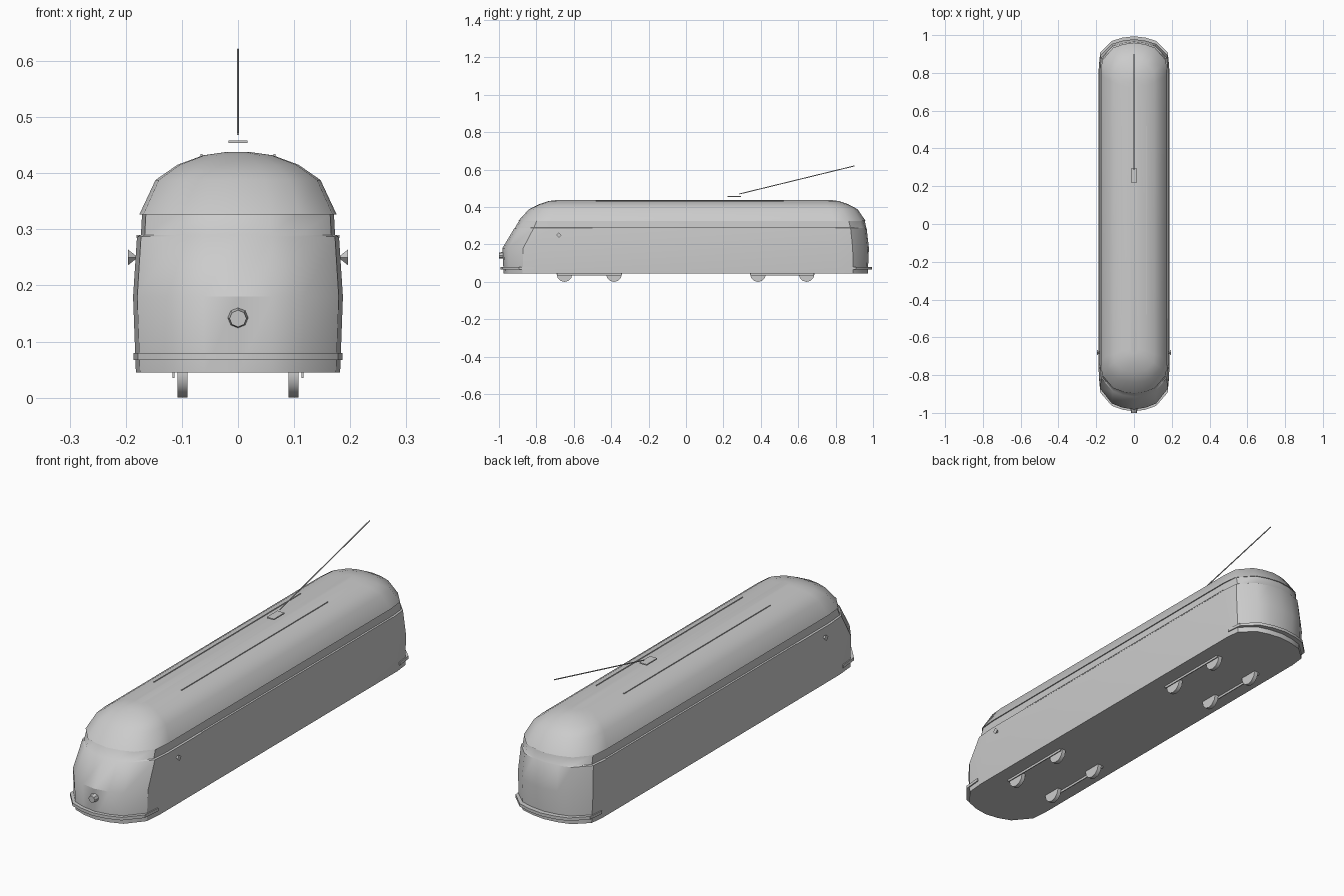
import bpy, bmesh, math
from mathutils import Vector

cube = bpy.data.objects.get("Cube")
if cube:
    bpy.data.objects.remove(cube, do_unlink=True)

grey = bpy.data.materials.new("plain_grey")
grey.use_nodes = True
colour = (0.6, 0.6, 0.6, 1)
grey.diffuse_color = colour
grey.node_tree.nodes["Principled BSDF"].inputs["Base Color"].default_value = colour


def finish(bm, name, smooth=None):
    bmesh.ops.recalc_face_normals(bm, faces=bm.faces)
    mesh = bpy.data.meshes.new(name)
    bm.to_mesh(mesh)
    bm.free()
    mesh.materials.append(grey)
    ob = bpy.data.objects.new(name, mesh)
    bpy.context.collection.objects.link(ob)
    if smooth:
        bpy.ops.object.select_all(action="DESELECT")
        ob.select_set(True)
        bpy.context.view_layer.objects.active = ob
        bpy.ops.object.shade_smooth_by_angle(angle=math.radians(smooth))
    return ob


# Rounded end shape: share of half width, share of end length
END = [(1, 0), (0.96, 0.45), (0.63, 0.84), (0.33, 0.95), (0, 1)]


def end_curve(half, start, tip):
    right = [(half * w, start + (tip - start) * d) for w, d in END]
    return right + [(-x, y) for x, y in reversed(right[:-1])]


def loft(bm, rings, closed=True, caps=True):
    rows = [[bm.verts.new(p) for p in ring] for ring in rings]
    n = len(rows[0])
    for a, b in zip(rows, rows[1:]):
        for i in range(n if closed else n - 1):
            j = (i + 1) % n
            bm.faces.new((a[i], a[j], b[j], b[i]))
    if caps:
        bm.faces.new(rows[0])
        bm.faces.new(rows[-1])


def shell(name, levels, smooth):
    # level: height, half width, front tip, front start, back start, back tip
    bm = bmesh.new()
    rings = []
    for z, half, front, fs, bs, back in levels:
        outline = end_curve(half, bs, back) + end_curve(half, fs, front)[::-1]
        rings.append([(x, y, z) for x, y in outline])
    loft(bm, rings)
    return finish(bm, name, smooth)


def box(name, centre, size):
    bm = bmesh.new()
    bmesh.ops.create_cube(bm, size=1)
    bmesh.ops.scale(bm, vec=size, verts=bm.verts)
    bmesh.ops.translate(bm, vec=centre, verts=bm.verts)
    return finish(bm, name)


def rod(name, start, end, radius, sides, tip=None, smooth=None):
    a, b = Vector(start), Vector(end)
    bm = bmesh.new()
    bmesh.ops.create_cone(bm, cap_ends=True, segments=sides, radius1=radius,
                          radius2=radius if tip is None else tip, depth=(b - a).length)
    bmesh.ops.rotate(bm, matrix=(b - a).to_track_quat("Z", "Y").to_matrix(), verts=bm.verts)
    bmesh.ops.translate(bm, vec=(a + b) / 2, verts=bm.verts)
    return finish(bm, name, smooth)


# Car body and overhanging domed roof
shell("car_body", [
    (0.045, 0.182, -0.975, -0.79, 0.83, 0.972),
    (0.18, 0.187, -0.982, -0.78, 0.82, 0.978),
    (0.287, 0.180, -0.918, -0.73, 0.81, 0.966),
    (0.290, 0.173, -0.914, -0.73, 0.81, 0.964),
    (0.328, 0.171, -0.892, -0.72, 0.80, 0.955)], 32)
shell("roof", [
    (0.326, 0.176, -0.897, -0.72, 0.79, 0.960),
    (0.388, 0.147, -0.840, -0.70, 0.77, 0.918),
    (0.415, 0.108, -0.785, -0.69, 0.75, 0.868),
    (0.432, 0.062, -0.735, -0.67, 0.73, 0.818),
    (0.438, 0.020, -0.690, -0.66, 0.72, 0.770)], 40)


# Bumper strips wrapped round both ends
def bumper(name, start, tip):
    outer = end_curve(0.186, start, tip)
    inner = end_curve(0.176, start, tip * 0.97)
    bm = bmesh.new()
    rings = [[(x, y, 0.067), (x, y, 0.080), (u, v, 0.080), (u, v, 0.067)]
             for (x, y), (u, v) in zip(outer, inner)]
    loft(bm, rings)
    finish(bm, name, 30)


bumper("front_bumper", -0.81, -0.992)
bumper("back_bumper", 0.84, 0.994)

# Headlight
rod("headlight", (0, -0.965, 0.143), (0, -1.0, 0.141), 0.020, 8, 0.015)

# Side details, mirrored
for side, s in (("left", 1), ("right", -1)):
    rod(side + "_mirror", (s * 0.182, -0.68, 0.25), (s * 0.196, -0.68, 0.25), 0.003, 4, 0.014)
    box(side + "_window_rail", (s * 0.177, 0.15, 0.287), (0.008, 1.3, 0.005))
    box(side + "_roof_strip", (s * 0.065, 0.02, 0.432), (0.004, 1.0, 0.004))
    # Wheels and bogie bars
    for end, ys in (("front", (-0.65, -0.385)), ("back", (0.385, 0.645))):
        for i, y in enumerate(ys):
            rod(f"{side}_{end}_wheel_{i + 1}", (s * 0.09, y, 0.042), (s * 0.108, y, 0.042),
                0.042, 12, smooth=35)
        box(f"{side}_{end}_bogie_bar", (s * 0.115, sum(ys) / 2, 0.040),
            (0.004, ys[1] - ys[0] + 0.08, 0.010))

# Trolley pole and its base plate
box("pole_base", (0, 0.257, 0.456), (0.034, 0.072, 0.005))
rod("trolley_pole", (0, 0.285, 0.470), (0, 0.90, 0.620), 0.0025, 6)
